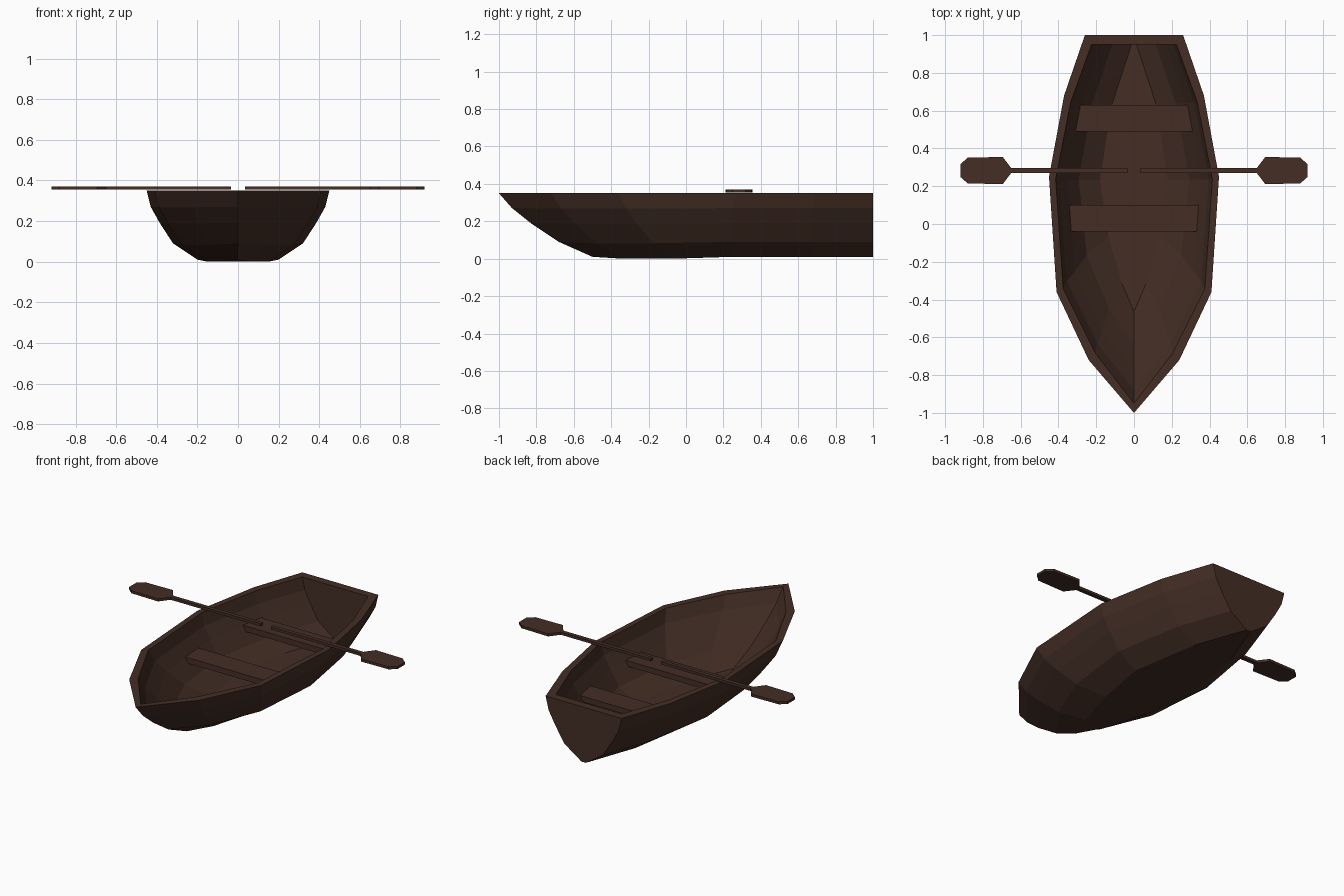
import bpy, bmesh

if "Cube" in bpy.data.objects:
    bpy.data.objects.remove(bpy.data.objects["Cube"])

wood = bpy.data.materials.new("dark brown wood")
wood.diffuse_color = (0.056, 0.027, 0.018, 1)
wood.use_nodes = True
wood.node_tree.nodes["Principled BSDF"].inputs["Base Color"].default_value = wood.diffuse_color


def finish(bm, name):
    bmesh.ops.remove_doubles(bm, verts=bm.verts, dist=0.0005)
    bmesh.ops.recalc_face_normals(bm, faces=bm.faces)
    me = bpy.data.meshes.new(name)
    bm.to_mesh(me)
    bm.free()
    me.materials.append(wood)
    ob = bpy.data.objects.new(name, me)
    bpy.context.collection.objects.link(ob)
    return ob


def plate(name, outline, z0, z1):
    """Flat board: an outline in x, y pulled up from z0 to z1."""
    bm = bmesh.new()
    face = bm.faces.new([bm.verts.new((x, y, z0)) for x, y in outline])
    top = bmesh.ops.extrude_face_region(bm, geom=[face])["geom"]
    for v in top:
        if isinstance(v, bmesh.types.BMVert):
            v.co.z = z1
    if face.is_valid is False or len(bm.faces) < len(outline) + 2:
        bm.faces.new([v for v in bm.verts if abs(v.co.z - z0) < 1e-6])
    return finish(bm, name)


# hull stations, bow to stern: gunwale x, y, then floor x, y, z
stations = [(0, -1, 0, -0.5, 0.01), (0.24, -0.72, 0.07, -0.34, 0.0),
            (0.41, -0.36, 0.15, -0.07, 0.0), (0.45, 0.25, 0.20, 0.25, 0.01),
            (0.37, 0.68, 0.13, 0.68, 0.01), (0.26, 1, 0.015, 1, 0.01)]
# side curve from gunwale to floor: height share, width share, length share
curve = [(1, 1, 1), (0.765, 0.92, 0.86), (0.53, 0.74, 0.66),
         (0.235, 0.48, 0.36), (0, 0, 0)]
TOP = 0.35


def section(st, inner):
    tx, ty, fx, fy, fz = st
    if inner:
        tx, ty, fx, fy, fz = max(0, tx - 0.035), ty * 0.95, fx * 0.9, fy * 0.93, 0.03
        if st[1] == 1:
            fy = 0.95
    pts = [(fx + (tx - fx) * w, fy + (ty - fy) * l, fz + (TOP - fz) * h)
           for h, w, l in curve]
    return pts + [(0, fy, fz)]


# hull: outer and inner skins, rim and transom
bm = bmesh.new()
for s in (1, -1):
    skins = []
    for inner in (False, True):
        grid = [[bm.verts.new((x * s, y, z)) for x, y, z in section(st, inner)]
                for st in stations]
        for a, b in zip(grid, grid[1:]):
            for i in range(len(a) - 1):
                bm.faces.new((a[i], a[i + 1], b[i + 1], b[i]))
        end = grid[-1]
        mid = bm.verts.new((0, end[0].co.y, TOP))
        bm.faces.new(end + [mid])
        skins.append([r[0] for r in grid] + [mid])
    o, n = skins
    for i in range(len(o) - 1):
        bm.faces.new((o[i], o[i + 1], n[i + 1], n[i]))
finish(bm, "hull")

# seats
for name, y0, w0, y1, w1 in (("rear_seat", 0.49, 0.31, 0.63, 0.288),
                             ("middle_seat", -0.04, 0.332, 0.10, 0.342)):
    plate(name, [(-w0, y0), (w0, y0), (w1, y1), (-w1, y1)], 0.17, 0.205)

# oars: shaft and blade in one outline
half = [(0.035, 0.012), (0.65, 0.013), (0.695, 0.072), (0.88, 0.068), (0.918, 0.035)]
for name, s in (("right_oar", 1), ("left_oar", -1)):
    outline = [(s * x, 0.283 + w) for x, w in half]
    outline += [(s * x, 0.283 - w) for x, w in reversed(half)]
    plate(name, outline, 0.355, 0.371)
